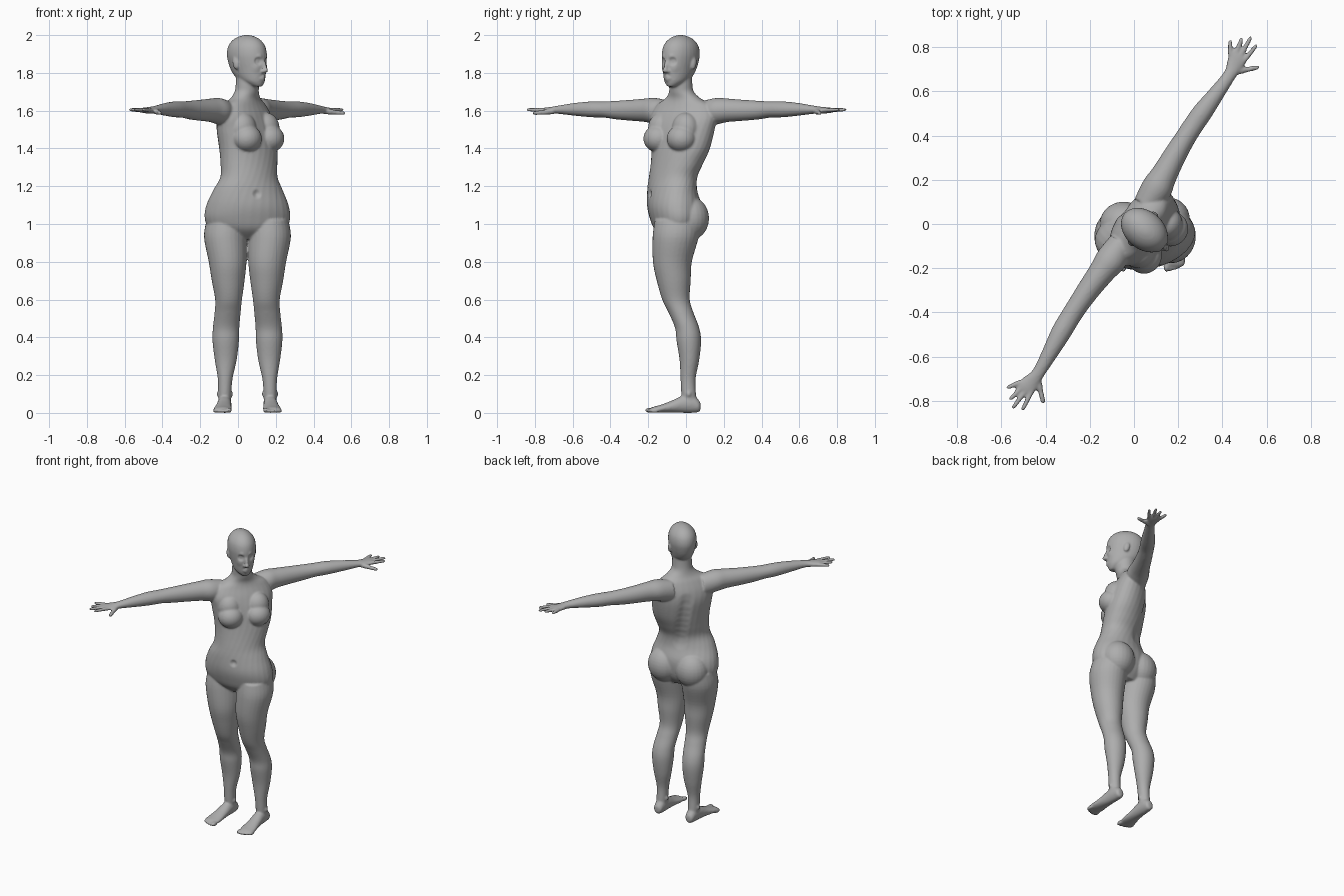
import bpy, bmesh, math
from mathutils import Vector, Matrix

default_cube = bpy.data.objects.get("Cube")
if default_cube:
    bpy.data.objects.remove(default_cube, do_unlink=True)

SIDES = (1, -1)
MID = 0.05                      # x of the plane between the legs


def frame(x, y, degrees):
    """Upright local frame: local x to the body's left, local -y forward."""
    return Matrix.Translation((x, y, 0)) @ Matrix.Rotation(math.radians(degrees), 4, 'Z')


def catmull(a, b, c, d, t):
    return [0.5 * (2 * q + (r - p) * t + (2 * p - 5 * q + 4 * r - s) * t * t
                   + (3 * q - p - 3 * r + s) * t ** 3) for p, q, r, s in zip(a, b, c, d)]


def refine(rows, steps=5):
    """Smoothly interpolate rows of section parameters."""
    ext = [rows[0], *rows, rows[-1]]
    out = [catmull(*ext[i:i + 4], k / steps) for i in range(len(rows) - 1) for k in range(steps)]
    return out + [list(rows[-1])]


def loft(bm, sections, sides=28):
    """Skin elliptical sections given as (centre, half axis, half axis)."""
    rings = []
    for centre, p, q in sections:
        turns = [math.tau * i / sides for i in range(sides)]
        rings.append([bm.verts.new(centre + p * math.cos(t) + q * math.sin(t)) for t in turns])
    for low, high in zip(rings, rings[1:]):
        for i in range(sides):
            j = (i + 1) % sides
            bm.faces.new((low[i], low[j], high[j], high[i]))
    bm.faces.new(rings[0][::-1])
    bm.faces.new(rings[-1])


def ball(bm, space, centre, radii, tilt=0):
    place = (space @ Matrix.Translation(centre) @ Matrix.Rotation(tilt, 4, 'X')
             @ Matrix.Diagonal((*radii, 1)))
    bmesh.ops.create_uvsphere(bm, u_segments=24, v_segments=16, radius=1, matrix=place)


def digit(bm, space, start, end, radius):
    """A tapering finger with a rounded tip."""
    a, b = space @ Vector(start), space @ Vector(end)
    along = (b - a).normalized()
    across = along.cross(Vector((0, 0, 1))).normalized()
    up = across.cross(along)
    rows = [(0, 1), (.5, .95), (.85, .85), (.96, .6), (1, .2)]
    loft(bm, [(a.lerp(b, t), across * radius * k, up * radius * k) for t, k in rows], 12)


def build_torso(bm):
    # z, x, y, half width, half depth, twist
    rows = [(.92, .05, -.04, .12, .07, 4), (.97, .05, -.05, .2, .115, 5),
            (1.03, .05, -.055, .228, .135, 7), (1.1, .05, -.062, .22, .142, 9),
            (1.18, .053, -.073, .188, .126, 17), (1.25, .058, -.068, .16, .118, 28),
            (1.32, .058, -.048, .165, .122, 37), (1.4, .055, -.028, .18, .125, 45),
            (1.5, .042, -.018, .195, .122, 51), (1.57, .035, -.015, .2, .105, 55),
            (1.63, .035, -.012, .165, .078, 56), (1.665, .04, -.016, .105, .064, 55),
            (1.7, .046, -.024, .068, .062, 52), (1.74, .05, -.028, .062, .062, 50),
            (1.8, .05, -.028, .06, .06, 50)]
    sections = []
    for z, x, y, a, b, turn in refine(rows):
        m = frame(x, y, turn).to_3x3()
        sections.append((Vector((x, y, z)), m @ Vector((a, 0, 0)), m @ Vector((0, b, 0))))
    loft(bm, sections)
    chest, hips = frame(.04, -.02, 46), frame(MID, 0, 6)
    for s in SIDES:
        ball(bm, chest, (s * .086, -.094, 1.452), (.08, .077, .073))
        ball(bm, chest, (s * .088, -.065, 1.505), (.075, .07, .085))
        ball(bm, hips, (s * .098, .012, 1.03), (.107, .1, .115))


def build_arm(bm, s):
    space = frame(0, 0, 57.3)
    # reach, back, z, half depth, half height
    rows = [(.1, .0, 1.58, .06, .07), (.19, .0, 1.597, .07, .07), (.26, .005, 1.602, .06, .062),
            (.36, .012, 1.602, .052, .055), (.45, .015, 1.603, .047, .049),
            (.52, .015, 1.606, .046, .043), (.6, .012, 1.607, .045, .042),
            (.7, .005, 1.607, .036, .034), (.8, .0, 1.605, .029, .022),
            (.85, .006, 1.602, .038, .018), (.895, .014, 1.602, .046, .014),
            (.915, .016, 1.602, .035, .008)]
    turn = space.to_3x3()
    loft(bm, [(space @ Vector((s * u, back, z)), turn @ Vector((0, d, 0)), Vector((0, 0, h)))
              for u, back, z, d, h in refine(rows)])
    # base reach, base back, tip reach, tip back
    fingers = [(.89, -.02, .985, -.03), (.9, .005, 1.002, .012),
               (.895, .028, .975, .044), (.88, .047, .937, .084)]
    for u, back, tip, tip_back in fingers:
        digit(bm, space, (s * u, back, 1.603), (s * tip, tip_back, 1.605), .0115)
    digit(bm, space, (s * .825, -.012, 1.598), (s * .872, -.058, 1.59), .016)
    digit(bm, space, (s * .862, -.05, 1.591), (s * .905, -.094, 1.586), .0125)


def build_leg(bm, s):
    # z, outward, y, half width, half depth
    rows = [(1.02, .112, -.045, .105, .12), (.93, .117, -.055, .113, .122),
            (.8, .105, -.072, .1, .103), (.7, .102, -.065, .087, .09),
            (.6, .1, -.053, .071, .073), (.53, .105, -.026, .069, .066),
            (.45, .113, .006, .07, .064), (.38, .115, .015, .07, .065),
            (.28, .115, .018, .058, .052), (.18, .118, .011, .039, .04),
            (.1, .12, .014, .035, .039), (.04, .12, .02, .032, .04)]
    loft(bm, [(Vector((MID + s * out, y, z)), Vector((a, 0, 0)), Vector((0, b, 0)))
              for z, out, y, a, b in refine(rows)])
    # y, outward, z, half width, half height
    foot = [(.077, .12, .035, .012, .016), (.068, .12, .036, .027, .031),
            (.035, .12, .048, .034, .048), (-.02, .122, .045, .037, .045),
            (-.08, .126, .032, .042, .031), (-.14, .13, .021, .049, .02),
            (-.18, .132, .016, .046, .014), (-.192, .132, .014, .036, .008)]
    loft(bm, [(Vector((MID + s * out, y, z)), Vector((a, 0, 0)), Vector((0, 0, h)))
              for y, out, z, a, h in refine(foot)])
    for i in range(5):
        size = .014 if i == 0 else .0105
        ball(bm, Matrix.Identity(4), (MID + s * (.097 + .0185 * i), -.19 + .0015 * i * i, size),
             (size, .028, size))
    # ankle bones and kneecap
    for out in (.087, .152):
        ball(bm, Matrix.Identity(4), (MID + s * out, .015, .1), (.011, .014, .016))
    ball(bm, Matrix.Identity(4), (MID + s * .103, -.068, .555), (.036, .03, .045))


HEAD = frame(.05, -.03, 50)


def build_head(bm):
    # z, forward, half width, half depth
    rows = [(1.727, .072, .018, .022), (1.737, .058, .035, .042), (1.757, .038, .055, .068),
            (1.785, .018, .067, .092), (1.82, .007, .075, .107), (1.86, .0, .083, .115),
            (1.9, -.004, .087, .118), (1.94, -.005, .081, .109), (1.97, -.005, .063, .087),
            (1.99, -.004, .038, .054), (2.0, -.002, .012, .016)]
    turn = HEAD.to_3x3()
    loft(bm, [(HEAD @ Vector((0, -f, z)), turn @ Vector((a, 0, 0)), turn @ Vector((0, b, 0)))
              for z, f, a, b in refine(rows)])
    # nose
    ball(bm, HEAD, (0, -.112, 1.838), (.011, .017, .038), -.35)
    ball(bm, HEAD, (0, -.124, 1.813), (.014, .017, .012))
    for s in SIDES:
        ball(bm, HEAD, (s * .013, -.113, 1.808), (.009, .013, .009))
        # ears
        ball(bm, HEAD, (s * .083, .012, 1.85), (.012, .019, .033), -.2)


def push(mesh, space, centre, radius, offset):
    """Soft sculpting stroke, offset in the local frame."""
    c, move = space @ Vector(centre), space.to_3x3() @ Vector(offset)
    for v in mesh.vertices:
        d = (v.co - c).length / radius
        if d < 1:
            v.co += move * (1 - d * d) ** 2


skin = bpy.data.materials.new("grey skin")
skin.use_nodes = True
grey = (.42, .42, .42, 1)
skin.diffuse_color = grey
skin.node_tree.nodes["Principled BSDF"].inputs["Base Color"].default_value = grey

# all body parts gathered in one mesh
bm = bmesh.new()
build_torso(bm)
build_head(bm)
for side in SIDES:
    build_arm(bm, side)
    build_leg(bm, side)
bmesh.ops.recalc_face_normals(bm, faces=bm.faces)
mesh = bpy.data.meshes.new("body")
bm.to_mesh(mesh)
bm.free()
body = bpy.data.objects.new("body", mesh)
bpy.context.collection.objects.link(body)

# fuse the parts into one skin
fuse = body.modifiers.new("fuse", 'REMESH')
fuse.mode = 'VOXEL'
fuse.voxel_size = .0062
soften = body.modifiers.new("soften", 'SMOOTH')
soften.factor = .5
soften.iterations = 5
bpy.context.view_layer.update()
graph = bpy.context.evaluated_depsgraph_get()
fused = bpy.data.meshes.new_from_object(body.evaluated_get(graph))
body.modifiers.clear()
body.data = fused
fused.name = "body_skin"

# eye sockets, eyes, brows and cheeks
for side in SIDES:
    push(fused, HEAD, (side * .033, -.105, 1.862), .027, (0, .016, 0))
    push(fused, HEAD, (side * .033, -.092, 1.862), .017, (0, -.007, 0))
    push(fused, HEAD, (side * .03, -.108, 1.885), .022, (0, -.004, 0))
    push(fused, HEAD, (side * .042, -.09, 1.825), .03, (0, -.004, 0))
    push(fused, HEAD, (side * .014, -.108, 1.77), .014, (0, -.005, 0))
# lips and chin
push(fused, HEAD, (0, -.108, 1.779), .016, (0, -.007, 0))
push(fused, HEAD, (0, -.108, 1.763), .016, (0, -.007, 0))
push(fused, HEAD, (0, -.108, 1.771), .009, (0, .005, 0))
# navel and spine furrow
push(fused, frame(.07, -.07, 14), (0, -.135, 1.16), .03, (0, .012, 0))
for step in range(8):
    rise = step / 7
    back = frame(.055, -.05 + .035 * rise, 22 + 30 * rise)
    push(fused, back, (0, .12, 1.22 + .3 * rise), .06, (0, -.008, 0))

fused.materials.clear()
fused.materials.append(skin)
for face in fused.polygons:
    face.use_smooth = True
    face.material_index = 0
